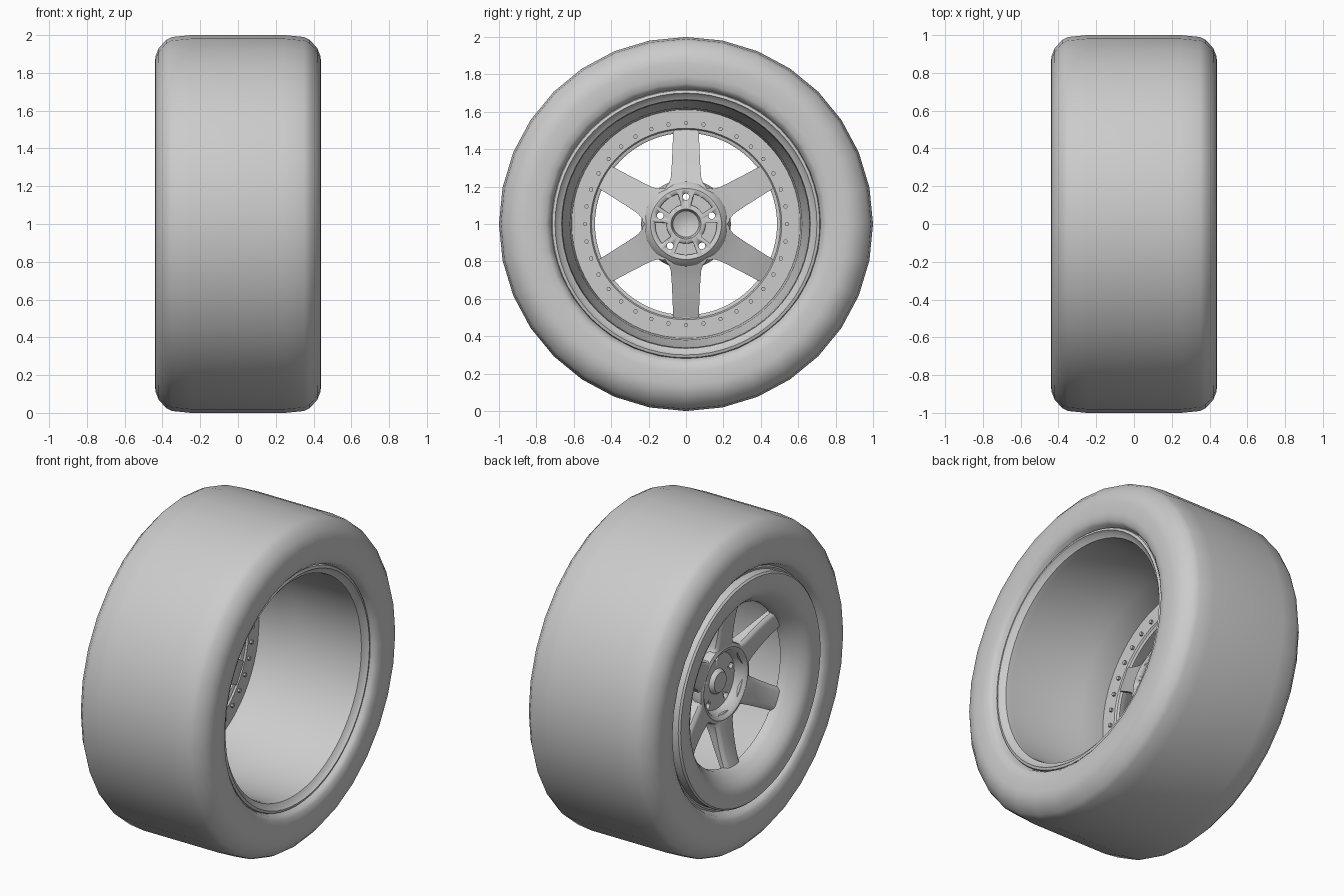
import bpy, bmesh, math
from mathutils import Matrix, Vector

if "Cube" in bpy.data.objects:
    bpy.data.objects.remove(bpy.data.objects["Cube"])

CENTRE = Vector((0, 0, 1))


def polar(x, r, a):
    return Vector((x, r * math.cos(a), r * math.sin(a)))


def finish(name, bm, angle=35):
    bmesh.ops.remove_doubles(bm, verts=bm.verts, dist=1e-5)
    bmesh.ops.recalc_face_normals(bm, faces=bm.faces)
    me = bpy.data.meshes.new(name)
    bm.to_mesh(me)
    bm.free()
    ob = bpy.data.objects.new(name, me)
    ob.location = CENTRE
    bpy.context.collection.objects.link(ob)
    for o in bpy.context.selected_objects:
        o.select_set(False)
    ob.select_set(True)
    bpy.context.view_layer.objects.active = ob
    bpy.ops.object.shade_smooth_by_angle(angle=math.radians(angle))
    return ob


def revolve(name, profile, n, closed=False, angle=35):
    """Spin (x, radius) points about the axle."""
    bm = bmesh.new()
    rings = [[bm.verts.new(polar(x, r, math.pi / 2 + 2 * math.pi * i / n)) for i in range(n)]
             for x, r in profile]
    pairs = list(zip(rings, rings[1:]))
    if closed:
        pairs.append((rings[-1], rings[0]))
    for a, b in pairs:
        for i in range(n):
            j = (i + 1) % n
            bm.faces.new((a[i], a[j], b[j], b[i]))
    return finish(name, bm, angle)


def prism(bm, outline, x0, x1):
    """Extrude a list of (radius, angle) points along the axle."""
    lo = [bm.verts.new(polar(x0, r, a)) for r, a in outline]
    hi = [bm.verts.new(polar(x1, r, a)) for r, a in outline]
    bm.faces.new(lo)
    bm.faces.new(hi)
    for i in range(len(lo)):
        j = (i + 1) % len(lo)
        bm.faces.new((lo[i], lo[j], hi[j], hi[i]))


def stud(bm, x, r, a, radius, depth, n):
    m = Matrix.Translation(polar(x, r, a)) @ Matrix.Rotation(math.pi / 2, 4, 'Y')
    bmesh.ops.create_cone(bm, cap_ends=True, segments=n, radius1=radius,
                          radius2=radius, depth=depth, matrix=m)


# Tyre: symmetric profile with rounded shoulders and beads
half = [(.25, 1), (.35, .99), (.38, .975), (.42, .93), (.436, .89), (.44, .86),
        (.44, .79), (.432, .75), (.415, .73), (.385, .72), (.36, .70)]
revolve("tyre", [(-x, r) for x, r in reversed(half)] + half, 32, angle=60)

# Barrel: deep open rim with a lip at each end
revolve("rim_barrel", [
    (.385, .72), (.40, .715), (.405, .70), (.39, .69), (.375, .665), (.34, .66),
    (-.06, .65), (-.13, .62), (-.30, .61), (-.37, .66), (-.38, .70), (-.37, .72),
    (-.33, .70), (-.30, .66), (.33, .69)], 64, closed=True)

# Outer dish: flat lip curving in to the spoke ring
revolve("rim_dish", [
    (-.36, .69), (-.43, .69), (-.44, .68), (-.44, .62), (-.435, .59), (-.42, .56),
    (-.39, .53), (-.355, .505), (-.33, .49), (-.30, .487), (-.295, .495),
    (-.295, .505), (-.285, .512), (-.285, .612), (-.34, .64)], 64, closed=True)

# Hub with recessed face and centre bore
hub = revolve("hub", [
    (-.235, 0), (-.235, .06), (-.225, .07), (-.21, .075), (-.21, .17), (-.26, .195),
    (-.272, .215), (-.265, .235), (-.23, .24), (-.18, .225), (-.16, .20), (-.15, .19),
    (-.15, .08), (-.16, .075), (-.19, .07), (-.205, .04), (-.21, 0)], 48)

# Cutter: five lug holes and five wedge pockets
bm = bmesh.new()
for k in range(5):
    a = math.pi / 2 + k * 2 * math.pi / 5
    stud(bm, -.2, .145, a, .018, .3, 16)
    c = a + math.pi / 5
    steps = [math.radians(d) for d in (-21, -10, 0, 10, 21)]
    prism(bm, [(.165, c + s) for s in steps] + [(.105, c + s) for s in reversed(steps)],
          -.175, -.10)
cutter = finish("hub_cutter", bm)
cutter.hide_render = True
mod = hub.modifiers.new("cut", 'BOOLEAN')
mod.operation = 'DIFFERENCE'
mod.solver = 'EXACT'
mod.object = cutter
bpy.context.view_layer.objects.active = hub
bpy.ops.object.modifier_apply(modifier="cut")
bpy.data.objects.remove(cutter)

# Six spokes: rows of (distance, half width, front x, back x)
rows = [(.185, .11, -.255, -.17), (.205, .105, -.265, -.175), (.217, .092, -.269, -.18),
        (.25, .081, -.275, -.195), (.30, .077, -.282, -.215), (.36, .074, -.292, -.235),
        (.43, .071, -.308, -.26), (.50, .069, -.33, -.288)]
bm = bmesh.new()
for k in range(6):
    rot = Matrix.Rotation(k * math.pi / 3, 4, 'X')
    loops = []
    for u, w, f, b in rows:
        c = .014
        section = [(f, -w + 2 * c), (f + .004, -w + c), (f + .018, -w), (b, -w),
                   (b, w), (f + .018, w), (f + .004, w - c), (f, w - 2 * c)]
        loops.append([bm.verts.new(rot @ Vector((x, y, u))) for x, y in section])
    for p, q in zip(loops, loops[1:]):
        for i in range(8):
            j = (i + 1) % 8
            bm.faces.new((p[i], p[j], q[j], q[i]))
    bm.faces.new(loops[0])
    bm.faces.new(loops[-1])
finish("spokes", bm, 40)

# Bolts around the back of the spoke ring
bm = bmesh.new()
for k in range(36):
    stud(bm, -.282, .54, k * math.pi / 18, .012, .02, 6)
finish("ring_bolts", bm)
